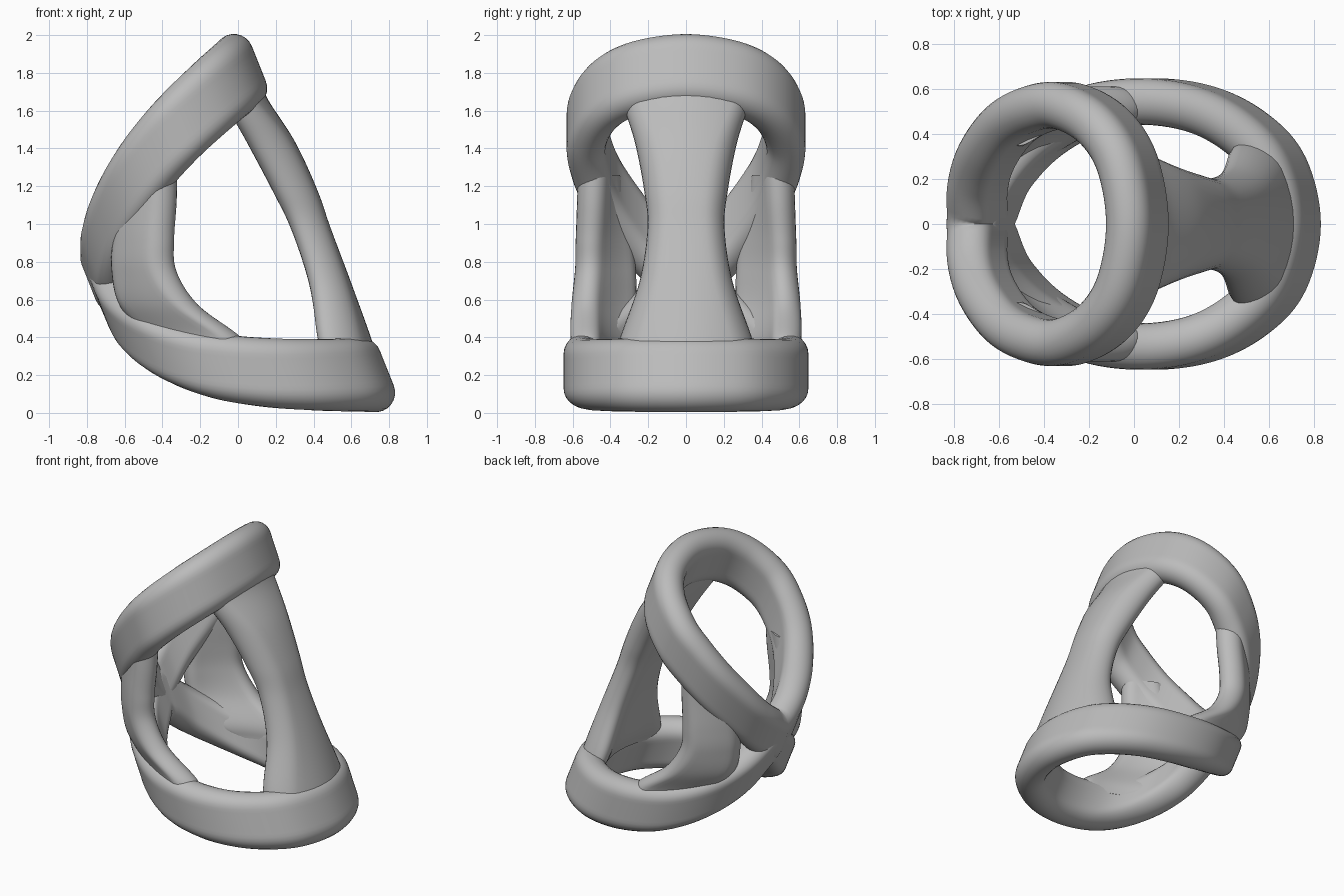
import bpy, bmesh, math
from mathutils import Vector

cube = bpy.data.objects.get("Cube")
if cube:
    bpy.data.objects.remove(cube)

grey = bpy.data.materials.new("plain_grey")
grey.use_nodes = True
grey.diffuse_color = (0.5, 0.5, 0.5, 1)
grey.node_tree.nodes["Principled BSDF"].inputs["Base Color"].default_value = (0.5, 0.5, 0.5, 1)

AXIS = Vector((-0.37, 0, 0.93)).normalized()   # slant shared by the whole wall
STEPS = 8


def smooth_path(rows, lead=None):
    """Catmull-Rom curve through rows of values; lead is the point before the first."""
    pts = [Vector(r) for r in rows]
    first = Vector(lead) if lead else 2 * pts[0] - pts[1]
    pts = [first] + pts + [2 * pts[-1] - pts[-2]]
    out = []
    for a, b, c, d in zip(pts, pts[1:], pts[2:], pts[3:]):
        for i in range(STEPS):
            t = i / STEPS
            out.append(0.5 * (2 * b + (c - a) * t + (2 * a - 5 * b + 4 * c - d) * t * t
                              + (3 * b - a - 3 * c + d) * t ** 3))
    return out + [pts[-2]]


def rounded_slab(half_width, half_thick):
    """Cross-section: a slab with fully rounded edges, subdivided on the flats."""
    r, flat, out = half_thick, half_width - half_thick, []
    for side in (1, -1):
        for i in range(13):
            a = math.pi * (i / 12 - 0.5)
            out.append((side * (flat + r * math.cos(a)), side * r * math.sin(a)))
        for i in range(1, 8):
            out.append((side * flat * (1 - i / 4), side * r))
    return out


def loft(name, rings, caps, mirror):
    bm = bmesh.new()
    loops = [[bm.verts.new(p) for p in ring] for ring in rings]
    for a, b in zip(loops, loops[1:]):
        for i in range(len(a)):
            j = (i + 1) % len(a)
            bm.faces.new((a[i], a[j], b[j], b[i]))
    if caps:
        bm.faces.new(loops[0])
        bm.faces.new(loops[-1])
    bmesh.ops.recalc_face_normals(bm, faces=bm.faces)
    mesh = bpy.data.meshes.new(name)
    bm.to_mesh(mesh)
    bm.free()
    mesh.materials.append(grey)
    obj = bpy.data.objects.new(name, mesh)
    bpy.context.collection.objects.link(obj)
    if mirror:
        mod = obj.modifiers.new("mirror", 'MIRROR')
        mod.use_axis = (False, True, False)
        mod.merge_threshold = 0.002
    bpy.ops.object.select_all(action='DESELECT')
    obj.select_set(True)
    bpy.context.view_layer.objects.active = obj
    bpy.ops.object.shade_smooth_by_angle(angle=math.radians(40))


def band(name, rows, half_width, half_thick):
    """Half of a slanted loop, mirrored across the middle plane."""
    x, y, z = rows[1]
    path = smooth_path(rows, (x, -y, z))
    last = len(path) - 1
    rings = []
    for i, p in enumerate(path):
        end = i in (0, last)
        tangent = path[min(i + 1, last)] - path[max(i - 1, 0)]
        if end:
            tangent = Vector((0, 1 if i == 0 else -1, 0))
        out = tangent.cross(AXIS).normalized()
        ring = [p + AXIS * u + out * v for u, v in rounded_slab(half_width, half_thick)]
        for q in ring:
            q.y = 0 if end else max(q.y, 0)
        rings.append(ring)
    loft(name, rings, False, True)


# Upper and lower loops, which meet at the low side
band("upper_band", [(0.015, 0, 1.81), (-0.03, 0.27, 1.77), (-0.14, 0.44, 1.675),
                    (-0.3, 0.525, 1.525), (-0.44, 0.507, 1.37), (-0.56, 0.435, 1.2),
                    (-0.655, 0.3, 1.01), (-0.695, 0.16, 0.855), (-0.695, 0, 0.73)], 0.203, 0.103)
band("lower_band", [(0.692, 0, 0.2), (0.635, 0.25, 0.2), (0.5, 0.405, 0.2),
                    (0.3, 0.51, 0.204), (0.05, 0.545, 0.222), (-0.2, 0.505, 0.268),
                    (-0.42, 0.385, 0.365), (-0.58, 0.21, 0.505), (-0.67, 0, 0.69)], 0.203, 0.103)

# Side struts: x, y, z, half width, turn angle; both ends sink into the loops
rings = []
for x, y, z, w, turn in smooth_path([
        (-0.46, 0.465, 1.26, 0.14, 0.5), (-0.475, 0.46, 1.12, 0.155, 0.58),
        (-0.51, 0.445, 0.92, 0.185, 0.7), (-0.51, 0.44, 0.75, 0.2, 0.72),
        (-0.435, 0.455, 0.57, 0.235, 0.6), (-0.25, 0.475, 0.4, 0.265, 0.43),
        (-0.17, 0.5, 0.31, 0.2, 0.33)]):
    along = Vector((math.cos(turn), math.sin(turn), 0))
    out = Vector((-along.y, along.x, 0))
    rings.append([Vector((x, y, z)) + along * u + out * (v - 0.6 * u * u)
                  for u, v in rounded_slab(w, 0.085)])
loft("side_strut", rings, True, True)

# Tall strut, waisted and bowed: outer x, z, half width, half thickness
rings = []
for x, z, w, t in smooth_path([(0.13, 1.72, 0.34, 0.075), (0.17, 1.64, 0.335, 0.09),
                               (0.305, 1.43, 0.27, 0.115), (0.42, 1.18, 0.222, 0.113),
                               (0.49, 0.98, 0.204, 0.1), (0.595, 0.7, 0.245, 0.1),
                               (0.7, 0.41, 0.345, 0.11), (0.74, 0.28, 0.38, 0.1)]):
    rings.append([(x - t + v - 0.9 * u * u, u, z) for u, v in rounded_slab(w, t)])
loft("tall_strut", rings, True, False)
